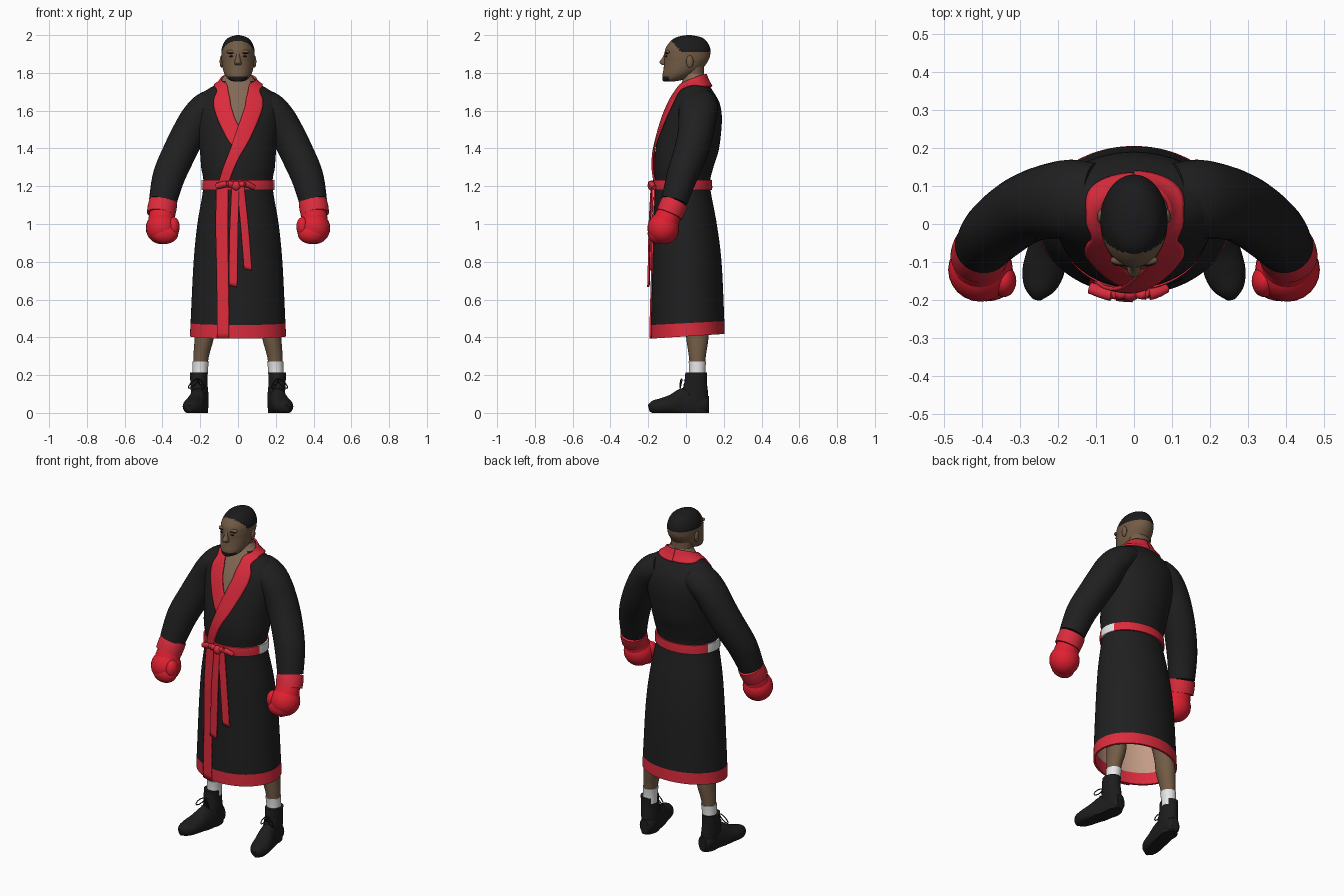
import bpy, bmesh
from math import sin, cos, pi, asin, radians, degrees
from mathutils import Vector

cube = bpy.data.objects.get("Cube")
if cube:
    bpy.data.objects.remove(cube, do_unlink=True)


def material(name, r, g, b):
    m = bpy.data.materials.new(name)
    m.use_nodes = True
    m.diffuse_color = (r, g, b, 1)
    node = next(n for n in m.node_tree.nodes if n.type == 'BSDF_PRINCIPLED')
    node.inputs["Base Color"].default_value = (r, g, b, 1)
    node.inputs["Roughness"].default_value = 0.8
    return m


ROBE = material("robe black", .014, .014, .014)
TRIM = material("trim red", .71, .024, .045)
GLOVE = material("glove red", .74, .014, .03)
SKIN = material("brown skin", .17, .105, .06)
CHEST = material("chest skin", .23, .14, .09)
HAIR = material("hair black", .011, .011, .012)
WHITE = material("white", .8, .8, .8)
BOOT = material("boot black", .012, .012, .012)
LINING = material("tan lining", .55, .33, .24)
LIPS = material("lips", .15, .07, .05)
parts = []


def grid(name, rows, mats, closed=True, caps=True, rule=None):
    """Skin rows of points; rule(row, centre) picks the material slot."""
    bm = bmesh.new()
    vs = [[bm.verts.new(p) for p in row] for row in rows]
    n = len(rows[0])
    for i in range(len(vs) - 1):
        for j in range(n if closed else n - 1):
            k = (j + 1) % n
            f = bm.faces.new((vs[i][j], vs[i][k], vs[i + 1][k], vs[i + 1][j]))
            if rule:
                f.material_index = rule(i, f.calc_center_median())
    if closed and caps:
        for i, row in ((0, vs[0]), (len(vs) - 2, vs[-1])):
            f = bm.faces.new(row)
            if rule:
                f.material_index = rule(i, f.calc_center_median())
    bmesh.ops.recalc_face_normals(bm, faces=bm.faces)
    me = bpy.data.meshes.new(name)
    bm.to_mesh(me)
    bm.free()
    for m in mats:
        me.materials.append(m)
    ob = bpy.data.objects.new(name, me)
    bpy.context.scene.collection.objects.link(ob)
    parts.append(ob)
    return ob


def spline(rows, steps=6):
    """Catmull-Rom through tuples of any length."""
    out = []
    for i in range(len(rows) - 1):
        a, b, c, d = rows[max(i - 1, 0)], rows[i], rows[i + 1], rows[min(i + 2, len(rows) - 1)]
        for k in range(steps):
            t = k / steps
            out.append(tuple(q + .5 * t * (r - p + t * (2 * p - 5 * q + 4 * r - s + t * (3 * (q - r) + s - p)))
                             for p, q, r, s in zip(a, b, c, d)))
    return out + [tuple(rows[-1])]


def loft(name, stations, mats, side=1, upright=False, n=32, rule=None, floor=-1):
    """Elliptical sections (x, y, z, rx, ry) along a smooth path."""
    st = spline(stations)
    pos = [Vector((s[0] * side, s[1], s[2])) for s in st]
    rows = []
    for i, s in enumerate(st):
        u, v = Vector((1, 0, 0)), Vector((0, 1, 0))
        if not upright:
            t = (pos[min(i + 1, len(pos) - 1)] - pos[max(i - 1, 0)]).normalized()
            u = (u - t * t.x).normalized()
            v = t.cross(u)
        ring = [pos[i] + u * (s[3] * cos(2 * pi * k / n)) + v * (s[4] * sin(2 * pi * k / n)) for k in range(n)]
        for p in ring:
            p.z = max(p.z, floor)
        rows.append(ring)
    return grid(name, rows, mats, rule=rule)


def ball(name, x, y, z, rx, ry, rz, mat):
    rows = [[(x + rx * sin(a) * cos(b), y + ry * sin(a) * sin(b), z + rz * cos(a))
             for b in (2 * pi * k / 24 for k in range(24))]
            for a in (pi * (.02 + .96 * i / 14) for i in range(15))]
    return grid(name, rows, [mat])


# Robe profile: height, half width, front y, back y
PROFILE = spline([(.40, .255, -.185, .205), (.5, .25, -.185, .202), (.8, .235, -.177, .188),
                  (1.0, .215, -.173, .163), (1.2, .183, -.163, .128), (1.3, .195, -.168, .145),
                  (1.4, .203, -.16, .175), (1.55, .222, -.12, .19), (1.64, .225, -.085, .178),
                  (1.7, .18, -.052, .145), (1.75, .1, -.022, .113), (1.795, .07, -.005, .094)], 8)


def section(z):
    for a, b in zip(PROFILE, PROFILE[1:]):
        if z <= b[0]:
            break
    t = min(1, max(0, (z - a[0]) / (b[0] - a[0])))
    rx, yf, yb = (a[i] + t * (b[i] - a[i]) for i in (1, 2, 3))
    return rx, (yf + yb) / 2, (yb - yf) / 2


def surf(deg, z, off=0):
    """Point on the robe; the hem hangs a little lower at the front."""
    rx, cy, ry = section(z)
    a = radians(deg)
    y = cy - (ry + off) * cos(a)
    return Vector(((rx + off) * sin(a), y, z + .065 * y * max(0, 1 - (z - .4) / .4)))


def robe_rings(zs, off):
    return [[surf(360 * k / 96, z, off) for k in range(96)] for z in zs]


def robe_rule(i, c):
    if i < 2:
        return 3
    if i < 7:
        return 1
    if c.y < section(c.z)[1] and abs(c.x) < min(.07, (c.z - 1.5) * .4):
        return 2
    return 2 if c.z > 1.76 else 0


# Robe: lining and hem inside, then hem and cloth outside
inner = [1.1, .8, .475, .44, .405]
outer = [.405, .44] + [.475 + 1.32 * k / 72 for k in range(73)]
grid("robe", robe_rings(inner, -.012) + robe_rings(outer, 0), [ROBE, TRIM, CHEST, LINING], rule=robe_rule)


def ribbon(name, rows, off, side=1):
    """Cloth band lying on the robe; rows give both edges as angle and height."""
    pts = [[surf(side * (a + (c - a) * k / 8), z + (w - z) * k / 8, off) for k in range(9)]
           for a, z, c, w in spline(rows, 8)]
    ob = grid(name, pts, [TRIM], closed=False)
    mod = ob.modifiers.new("thickness", 'SOLIDIFY')
    mod.thickness, mod.offset = .01, 0
    return ob


def front(x, z, x2, z2):
    def angle(x, z):
        return degrees(asin(max(-1, min(1, x / section(z)[0]))))
    return angle(x, z), z, angle(x2, z2), z2


# Shawl collar, crossing lapels and front edge band
collar = [(180, 1.793, 180, 1.728), (130, 1.788, 130, 1.73), (90, 1.773, 88, 1.737), (62, 1.758, 62, 1.728),
          front(.055, 1.735, .108, 1.705), front(.045, 1.68, .125, 1.655),
          front(.035, 1.62, .12, 1.6), front(.012, 1.55, .095, 1.53)]
ribbon("left_lapel", collar + [front(-.02, 1.45, .05, 1.43), front(-.055, 1.35, 0, 1.34),
                               front(-.1, 1.21, -.05, 1.21)], .01)
ribbon("right_lapel", collar + [front(-.02, 1.49, .05, 1.44), front(-.035, 1.47, .02, 1.41)], .005, side=-1)
ribbon("front_band", [front(-.11, 1.22, -.05, 1.22), front(-.11, .8, -.05, .8), front(-.108, .405, -.046, .405)], .006)

# Belt with pale side loops, knot and hanging tails
belt_rows = [[surf(360 * k / 96, z, off) for k in range(96)]
             for z, off in ((1.18, 0), (1.18, .009), (1.2, .011), (1.215, .011), (1.232, .009), (1.232, 0))]
grid("belt", belt_rows, [TRIM, WHITE], caps=False, rule=lambda i, c: int(abs(c.y + .01) < .052 and abs(c.x) > .1))
ball("belt_knot", -.01, -.183, 1.203, .024, .02, .026, TRIM)
loft("bow_loop_right", [(-.01, -.18, 1.205, .014, .01), (-.06, -.183, 1.212, .02, .016),
                        (-.115, -.168, 1.198, .016, .014)], [TRIM], n=16)
loft("bow_loop_left", [(-.01, -.18, 1.205, .012, .01), (.04, -.183, 1.212, .018, .016),
                       (.085, -.168, 1.192, .014, .012)], [TRIM], n=16)
ribbon("long_tail", [front(-.03, 1.2, .005, 1.2), front(-.04, .95, .0, .95), front(-.043, .68, -.004, .67)], .02)
ribbon("short_tail", [front(-.005, 1.2, .03, 1.2), front(.012, 1, .05, 1), front(.03, .765, .068, .755)], .015)

# Head with painted hair and chin beard


def head_rule(i, c):
    if c.z > 1.907 + max(0, -.02 - c.y) * 1.1 or (c.z < 1.782 and c.y < -.09):
        return 1
    return 0


loft("head", [(0, -.09, 1.755, .025, .03), (0, -.068, 1.765, .05, .056), (0, -.04, 1.79, .069, .084),
              (0, -.017, 1.82, .08, .102), (0, 0, 1.86, .086, .115), (0, .006, 1.89, .088, .121),
              (0, .01, 1.93, .086, .118), (0, .014, 1.97, .068, .093), (0, .015, 1.99, .043, .062),
              (0, .015, 2.0, .008, .012)], [SKIN, HAIR], upright=True, n=64, rule=head_rule)
loft("neck", [(0, .045, 1.68, .064, .054), (0, .043, 1.78, .063, .053), (0, .036, 1.87, .066, .06)],
     [SKIN], upright=True)
loft("nose", [(0, -.106, 1.905, .009, .008), (0, -.113, 1.88, .011, .012), (0, -.117, 1.856, .018, .024),
              (0, -.112, 1.842, .017, .014)], [SKIN], upright=True, n=16)
ball("lips", 0, -.113, 1.806, .026, .008, .008, LIPS)
ball("moustache", 0, -.111, 1.822, .028, .006, .003, HAIR)

for s, tag in ((1, "left_"), (-1, "right_")):
    # Face details
    ball(tag + "eye", s * .034, -.105, 1.888, .013, .006, .004, HAIR)
    ball(tag + "brow", s * .035, -.103, 1.905, .022, .008, .004, HAIR)
    ball(tag + "brow_ridge", s * .032, -.095, 1.911, .03, .013, .011, SKIN)
    ball(tag + "ear", s * .087, .02, 1.86, .01, .019, .032, SKIN)

    # Sleeve and cuff
    loft(tag + "sleeve", [(.1, .065, 1.65, .075, .095), (.165, .065, 1.615, .085, .104),
                          (.215, .06, 1.56, .088, .1), (.26, .05, 1.48, .09, .094), (.31, .025, 1.38, .089, .09),
                          (.365, -.02, 1.255, .086, .082), (.398, -.062, 1.12, .074, .07)], [ROBE], s)
    loft(tag + "cuff", [(.396, -.058, 1.118, .075, .071), (.402, -.073, 1.085, .077, .073),
                        (.408, -.088, 1.05, .075, .071)], [TRIM], s)

    # Boxing glove
    loft(tag + "glove_wrist", [(.4, -.08, 1.08, .062, .06), (.404, -.1, 1.03, .07, .068),
                               (.402, -.118, .98, .077, .072)], [GLOVE], s)
    ball(tag + "glove_fist", s * .403, -.12, .978, .085, .084, .085, GLOVE)
    ball(tag + "glove_fingers", s * .388, -.153, .95, .072, .05, .056, GLOVE)
    ball(tag + "glove_thumb", s * .342, -.15, .985, .033, .042, .052, GLOVE)

    # Leg, sock and boot
    loft(tag + "leg", [(.2, .06, .22, .036, .038), (.195, .06, .3, .041, .045), (.178, .06, .4, .051, .059),
                       (.17, .055, .5, .054, .06), (.135, .03, .75, .07, .075), (.1, .01, 1.05, .085, .09)],
         [SKIN], s, upright=True)
    loft(tag + "sock", [(.202, .06, .18, .041, .043), (.2, .06, .23, .041, .043), (.197, .06, .272, .043, .046)],
         [WHITE], s, upright=True)
    loft(tag + "boot_shaft", [(.2, .055, 0, .042, .066), (.203, .048, .1, .046, .069), (.207, .051, .16, .045, .06),
                              (.208, .054, .215, .047, .057)], [BOOT], s, upright=True)
    loft(tag + "boot_foot", [(.197, .122, .045, .026, .044), (.198, .1, .045, .042, .05), (.203, .04, .045, .046, .08),
                             (.213, -.02, .045, .049, .085), (.228, -.08, .04, .054, .056),
                             (.24, -.13, .034, .054, .044), (.25, -.17, .03, .04, .036),
                             (.255, -.195, .024, .014, .02)], [BOOT], s, floor=0)
    # Laces across the tongue and a loose bow
    for k in range(4):
        y, z = -.033 + .011 * k, .125 + .022 * k
        loft(tag + "lace", [(.185, y + .02, z, .004, .004), (.21, y, z + .004, .004, .004),
                            (.235, y + .02, z, .004, .004)], [BOOT], s, upright=True, n=8)
    for dx in (-.035, .05):
        loop = [(.212 + dx * (1 - cos(a)) / 2, -.02 - .012 * sin(a / 2), .175 - .04 * (1 - cos(a)) / 2 + .014 * sin(a),
                 .003, .003) for a in (2 * pi * k / 10 for k in range(11))]
        loft(tag + "lace_loop", loop, [BOOT], s, n=8)

# Smooth shading with crisp edges
bpy.ops.object.select_all(action='DESELECT')
for ob in parts:
    ob.select_set(True)
bpy.context.view_layer.objects.active = parts[0]
bpy.ops.object.shade_smooth_by_angle(angle=radians(45))
